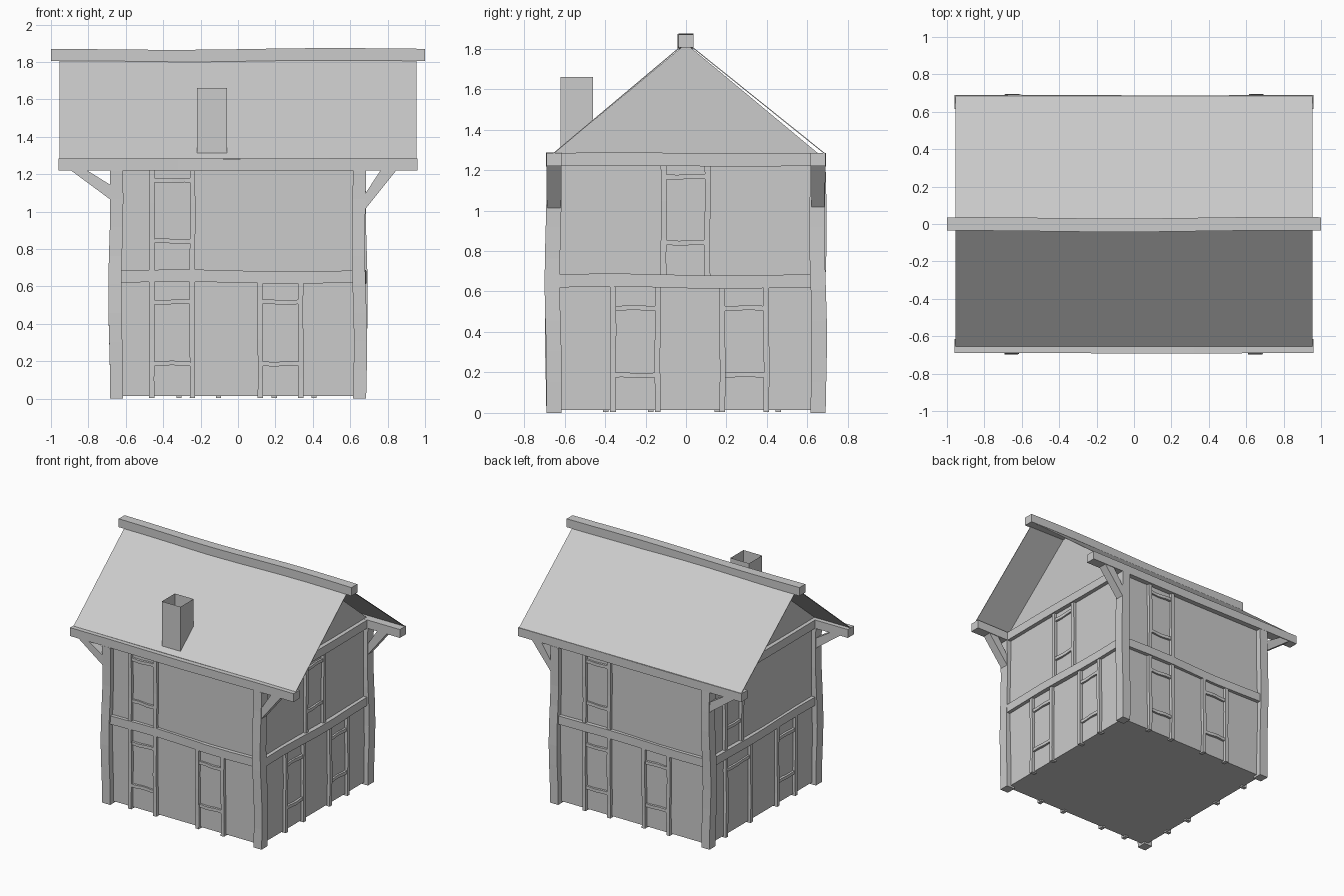
import bpy
import bmesh
import math
import random
from mathutils import Vector

random.seed(4)
if "Cube" in bpy.data.objects:
    bpy.data.objects.remove(bpy.data.objects["Cube"])

grey = bpy.data.materials.new("plain_grey")
grey.use_nodes = True
grey.diffuse_color = (0.6, 0.6, 0.6, 1)
grey.node_tree.nodes["Principled BSDF"].inputs["Base Color"].default_value = (0.6, 0.6, 0.6, 1)


def finish(name, bm):
    mesh = bpy.data.meshes.new(name)
    bm.to_mesh(mesh)
    bm.free()
    mesh.materials.append(grey)
    obj = bpy.data.objects.new(name, mesh)
    bpy.context.collection.objects.link(obj)
    return obj


def beam(name, lo, hi, bend=0.0, cuts=5):
    """Box between two corners, cut along its longest side and gently warped."""
    lo, hi = Vector(lo), Vector(hi)
    size = hi - lo
    bm = bmesh.new()
    bmesh.ops.create_cube(bm, size=1)
    for v in bm.verts:
        v.co = Vector(a * b for a, b in zip(v.co, size)) + (lo + hi) / 2
    if bend:
        axis = max(range(3), key=lambda i: size[i])
        long_edges = [e for e in bm.edges
                      if abs(e.verts[0].co[axis] - e.verts[1].co[axis]) > size[axis] / 2]
        bmesh.ops.subdivide_edges(bm, edges=long_edges, cuts=cuts)
        phase = random.uniform(0, math.tau)
        for v in bm.verts:
            t = (v.co[axis] - lo[axis]) / size[axis]
            for i in range(3):
                if i != axis:
                    v.co[i] += bend * math.sin(math.pi * t) * math.sin(5 * t + phase + i)
    return finish(name, bm)


def prism(name, profile, axis, start, end):
    """Extrude a flat profile along x (axis 0) or y (axis 1)."""
    bm = bmesh.new()
    verts = [bm.verts.new((start, a, b) if axis == 0 else (a, start, b)) for a, b in profile]
    face = bm.faces.new(verts)
    new = bmesh.ops.extrude_face_region(bm, geom=[face])["geom"]
    shift = Vector((0, 0, 0))
    shift[axis] = end - start
    bmesh.ops.translate(bm, vec=shift, verts=[g for g in new if isinstance(g, bmesh.types.BMVert)])
    bmesh.ops.recalc_face_normals(bm, faces=bm.faces)
    return finish(name, bm)


WALL, POST, EAVE, RIDGE = 0.65, 0.685, 1.285, 1.835

# Body with both gables
prism("house_walls", [(-WALL, 0.015), (WALL, 0.015), (WALL, EAVE), (0, RIDGE - 0.01), (-WALL, EAVE)],
      0, -WALL, WALL)

# Roof slopes as thin sheets
for side, edge in (("front", -0.655), ("back", 0.685)):
    prism(side + "_roof", [(0, RIDGE), (edge, EAVE), (edge, EAVE - 0.006), (0, RIDGE - 0.006)],
          0, -0.955, 0.955)
beam("ridge_beam", (-1, -0.036, 1.805), (1, 0.036, 1.87), 0.007, 9)

# Eave beams, corner posts and slanted braces
for side, y in (("front", -1), ("back", 1)):
    inner, outer = sorted((y * 0.615, y * 0.69))
    beam(side + "_eave_beam", (-0.96, inner, 1.22), (0.96, outer, EAVE), 0.003)
    for hand, x, low, reach in (("right", -1, 1.055, 0.9), ("left", 1, 1.0, 0.85)):
        a, b = sorted((x * 0.615, x * POST))
        beam(f"{side}_{hand}_post", (a, inner, 0.0), (b, outer, 1.22), 0.009, 7)
        prism(f"{side}_{hand}_brace",
              [(x * 0.67, low), (x * reach, 1.225), (x * (reach - 0.085), 1.225), (x * 0.67, low + 0.08)],
              1, inner + 0.005, outer - 0.005)


def on_wall(wall, name, u0, u1, z0, z1, depth, bend=0.0):
    """Place a timber on one wall; u runs along x or y."""
    axis, sign = wall
    d0, d1 = sorted((sign * (WALL - 0.02), sign * depth))
    if axis == "y":
        return beam(name, (u0, d0, z0), (u1, d1, z1), bend)
    return beam(name, (d0, u0, z0), (d1, u1, z1), bend)


def window(wall, name, u0, u1, upper=False, sill=True):
    """Two studs with a lintel and a sill rail between them."""
    z0, z1 = (0.68, 1.23) if upper else (0.004, 0.63)
    rails = (0.83, 1.155) if upper else (0.175, 0.505)
    for part, u in (("first_stud", u0), ("second_stud", u1 - 0.028)):
        on_wall(wall, f"{name}_{part}", u, u + 0.028, z0, z1, 0.672, 0.003)
    for part, z in zip(("sill", "lintel"), rails):
        if sill or part == "lintel":
            on_wall(wall, f"{name}_{part}", u0 + 0.02, u1 - 0.02, z, z + 0.024, 0.666, 0.004)


# Timber layout for each wall: lower windows, upper window, door
layout = {
    "front": (("y", -1), [(-0.475, -0.23), (0.105, 0.35)], (-0.475, -0.23)),
    "back": (("y", 1), [(0.18, 0.42), (-0.33, -0.09)], (0.18, 0.42)),
    "left": (("x", 1), [(-0.375, -0.125), (0.165, 0.41)], (-0.125, 0.12)),
    "right": (("x", -1), [(-0.41, -0.16), (0.14, 0.47)], (0.25, 0.48)),
}
for side, (wall, lower, upper) in layout.items():
    on_wall(wall, side + "_middle_beam", -0.63, 0.63, 0.62, 0.685, 0.678, 0.008)
    for n, (u0, u1) in enumerate(lower, 1):
        is_door = side == "right" and n == 2
        window(wall, f"{side}_door" if is_door else f"{side}_window_{n}", u0, u1, sill=not is_door)
    window(wall, side + "_upper_window", *upper, upper=True)
    if wall[0] == "x":
        on_wall(wall, side + "_gable_beam", -0.63, 0.63, 1.22, EAVE, 0.68, 0.003)

# Hollow chimney, open at the top
bm = bmesh.new()
bmesh.ops.create_cube(bm, size=1)
for v in bm.verts:
    top = v.co.z > 0
    v.co = Vector((-0.14 + v.co.x * 0.16, -0.54 + v.co.y * 0.16, 0))
    v.co.z = 1.66 if top else RIDGE + v.co.y * 0.84
bmesh.ops.delete(bm, geom=[f for f in bm.faces if abs(f.normal.z) > 0.5], context="FACES_ONLY")
finish("chimney", bm)
